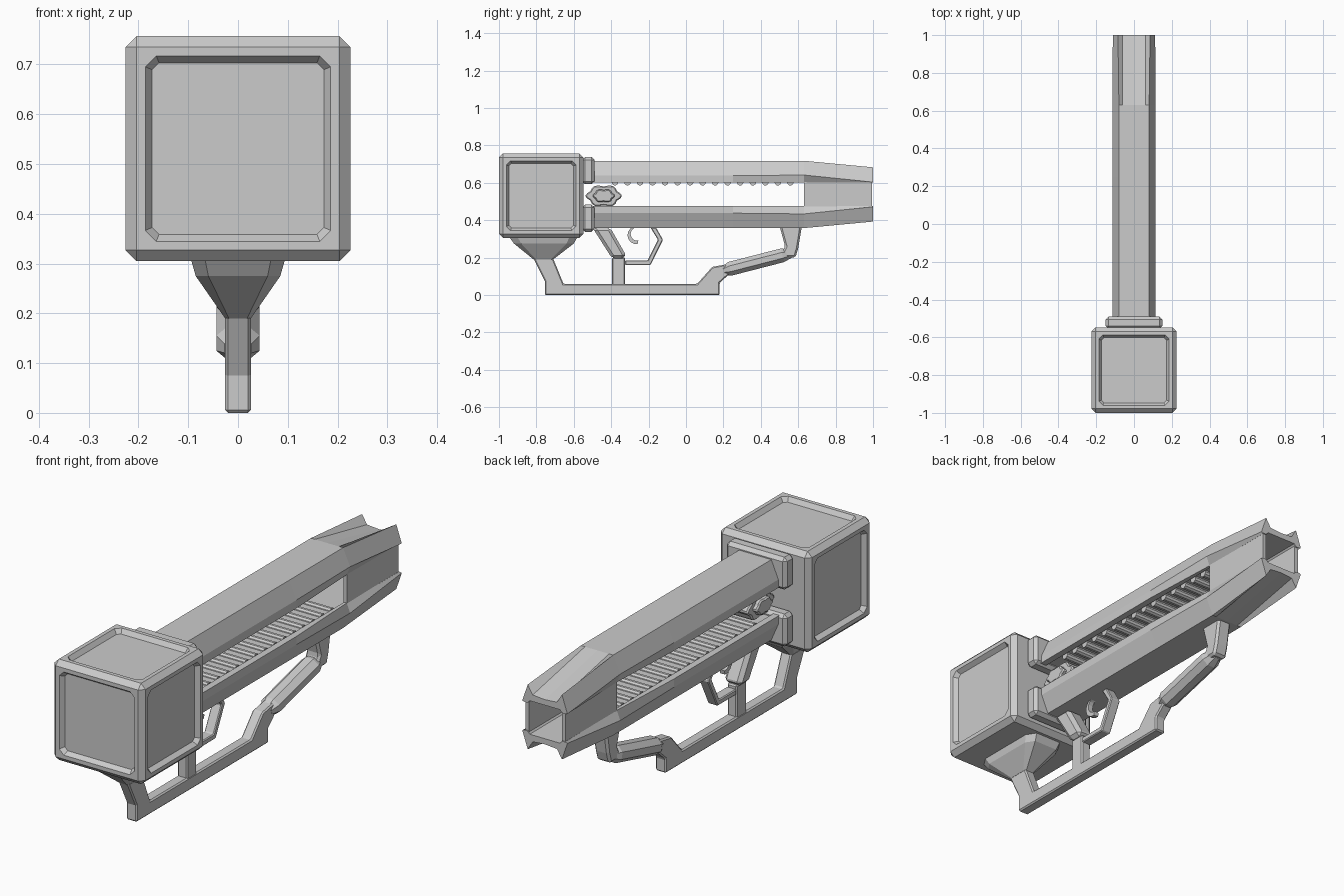
import bpy, bmesh, math
from mathutils import Matrix, Vector

if "Cube" in bpy.data.objects:
    bpy.data.objects.remove(bpy.data.objects["Cube"])

MID = 0.5375  # height of the slot between the two barrel beams


def finish(name, bm, bevel=0.0):
    bmesh.ops.recalc_face_normals(bm, faces=bm.faces[:])
    me = bpy.data.meshes.new(name)
    bm.to_mesh(me)
    bm.free()
    ob = bpy.data.objects.new(name, me)
    bpy.context.collection.objects.link(ob)
    if bevel:
        m = ob.modifiers.new("Bevel", 'BEVEL')
        m.width, m.segments, m.limit_method = bevel, 1, 'ANGLE'
        m.angle_limit = math.radians(35)
    return ob


def loft(name, loops, bevel=0.0):
    """Join matching closed loops of 3D points and cap both ends."""
    bm = bmesh.new()
    rings = [[bm.verts.new(p) for p in lp] for lp in loops]
    n = len(rings[0])
    for a, b in zip(rings, rings[1:]):
        for i in range(n):
            j = (i + 1) % n
            bm.faces.new((a[i], a[j], b[j], b[i]))
    bm.faces.new(rings[0])
    bm.faces.new(rings[-1])
    return finish(name, bm, bevel)


def prism(name, pts, half, bevel=0.0, x=0.0):
    """Extrude a side profile (y, z) across x."""
    return loft(name, [[(x + s * half, y, z) for y, z in pts] for s in (-1, 1)], bevel)


def box(name, lo, hi, bevel=0.0):
    c = [(lo[1], lo[2]), (hi[1], lo[2]), (hi[1], hi[2]), (lo[1], hi[2])]
    return prism(name, c, (hi[0] - lo[0]) / 2, bevel, (hi[0] + lo[0]) / 2)


# Rear housing: chamfered cube with recessed panels
bm = bmesh.new()
bmesh.ops.create_cube(bm, size=0.452, matrix=Matrix.Translation((0, -0.774, 0.531)))
bmesh.ops.bevel(bm, geom=bm.edges[:], offset=0.022, segments=1, affect='EDGES')
bm.normal_update()
for d in [(1, 0, 0), (-1, 0, 0), (0, -1, 0), (0, 0, 1)]:
    face = max(bm.faces, key=lambda f: f.calc_area() * f.normal.dot(Vector(d)))
    bmesh.ops.inset_individual(bm, faces=[face], thickness=0.025)
    bmesh.ops.bevel(bm, geom=face.verts[:], offset=0.022, segments=1, affect='VERTICES')
    bm.normal_update()
    face = max(bm.faces, key=lambda f: f.calc_area() * f.normal.dot(Vector(d)))
    bmesh.ops.inset_individual(bm, faces=[face], thickness=0.015, depth=-0.02)
finish("rear_housing", bm)

# Half cross-sections of a beam (x, height above slot centre) along y
MAIN = [(0, .18), (.06, .18), (.08, .18), (.115, .1), (.115, .063), (.085, .063), (.075, .075)]
WAIST = [(0, .18), (.06, .18), (.08, .18), (.115, .104), (.098, .063), (.085, .063), (.075, .075)]
TIP = [(0, .1), (.06, .105), (.085, .145), (.112, .066), (.1, .063), (.085, .063), (.075, .075)]
STATIONS = [(-.5, MAIN), (.25, MAIN), (.63, WAIST), (1.0, TIP)]

for s, label in ((1, "upper"), (-1, "lower")):
    loops = []
    for y, half in STATIONS:
        ring = half + [(-x, h) for x, h in reversed(half[1:])]
        loops.append([(x, y, MID + s * h) for x, h in ring])
    loft(label + "_barrel_beam", loops)
    # Collar joining the beam to the housing
    a, b = sorted((MID + s * .055, MID + s * .2))
    box(label + "_collar", (-.15, -.555, a), (.15, -.49, b), .015)
    # Row of round ribs facing the slot
    bm = bmesh.new()
    h = .066 if s > 0 else -.082
    for i in range(15):
        mat = Matrix.Translation((0, -.38 + i * .067, MID + h)) @ Matrix.Rotation(math.pi / 2, 4, 'Y')
        bmesh.ops.create_cone(bm, cap_ends=True, segments=10, radius1=.018, radius2=.018,
                              depth=.15, matrix=mat)
    finish(label + "_ribs", bm)

# Side plates of the open muzzle
for s in (-1, 1):
    box("muzzle_side_plate", (s * .09 - .009, .63, MID - .068), (s * .09 + .009, .995, MID + .068))

# Lobed knob in the slot
for name, rad, half in (("slot_knob", 1.0, .065), ("slot_knob_hub", .62, .085)):
    pts = []
    for i in range(24):
        t = 2 * math.pi * i / 24
        r = rad * (1 + .1 * math.cos(6 * t)) / 1.1
        pts.append((-.44 + .1 * r * math.cos(t), .53 + .062 * r * math.sin(t)))
    prism(name, pts, half, .006)

# Funnel under the housing
loops = []
for z, hx, y0, y1 in ((.31, .095, -.945, -.58), (.275, .085, -.92, -.6), (.19, .026, -.815, -.71)):
    cx, cy = hx * .7, (y1 - y0) * .12
    loops.append([(-cx, y0, z), (cx, y0, z), (hx, y0 + cy, z), (hx, y1 - cy, z),
                  (cx, y1, z), (-cx, y1, z), (-hx, y1 - cy, z), (-hx, y0 + cy, z)])
loft("housing_funnel", loops)

# Lower frame rail with rear strut and front hook
prism("lower_frame", [(-.815, .195), (-.755, .075), (-.755, 0), (.18, 0), (.18, .065), (.23, .11),
                      (.25, .17), (.14, .15), (.06, .06), (-.655, .06), (-.71, .195)], .026, .006)
prism("grip_post", [(-.395, .05), (-.325, .05), (-.325, .2), (-.395, .2)], .024, .006)
prism("rear_grip", [(-.395, .195), (-.325, .195), (-.325, .22), (-.405, .36), (-.5, .36)], .042, .016)

# Trigger guard and trigger
prism("trigger_guard", [(-.325, .16), (-.19, .16), (-.123, .295), (-.16, .36), (-.19, .36),
                        (-.15, .295), (-.205, .185), (-.325, .185)], .024, .004)
arc = [math.radians(110 + i * 24) for i in range(8)]
hook = [(-.265 + .048 * math.cos(t), .32 + .048 * math.sin(t)) for t in arc]
hook += [(-.26 + .036 * math.cos(t), .326 + .036 * math.sin(t)) for t in reversed(arc)]
prism("trigger", hook, .012)

# Octagonal foregrip and front strut
loops = []
for y, z, r in ((.2, .13, .028), (.235, .14, .045), (.515, .212, .045), (.56, .222, .028)):
    ring = []
    for i in range(8):
        t = math.pi / 8 + i * math.pi / 4
        u, v = r * math.cos(t) * 1.05, r * .9 * math.sin(t)
        ring.append((u, y - v * .25, z + v * .97))
    loops.append(ring)
loft("foregrip", loops)
prism("front_strut", [(.5, .2), (.585, .2), (.6, .25), (.62, .37), (.5, .37), (.53, .26)], .035, .01)
